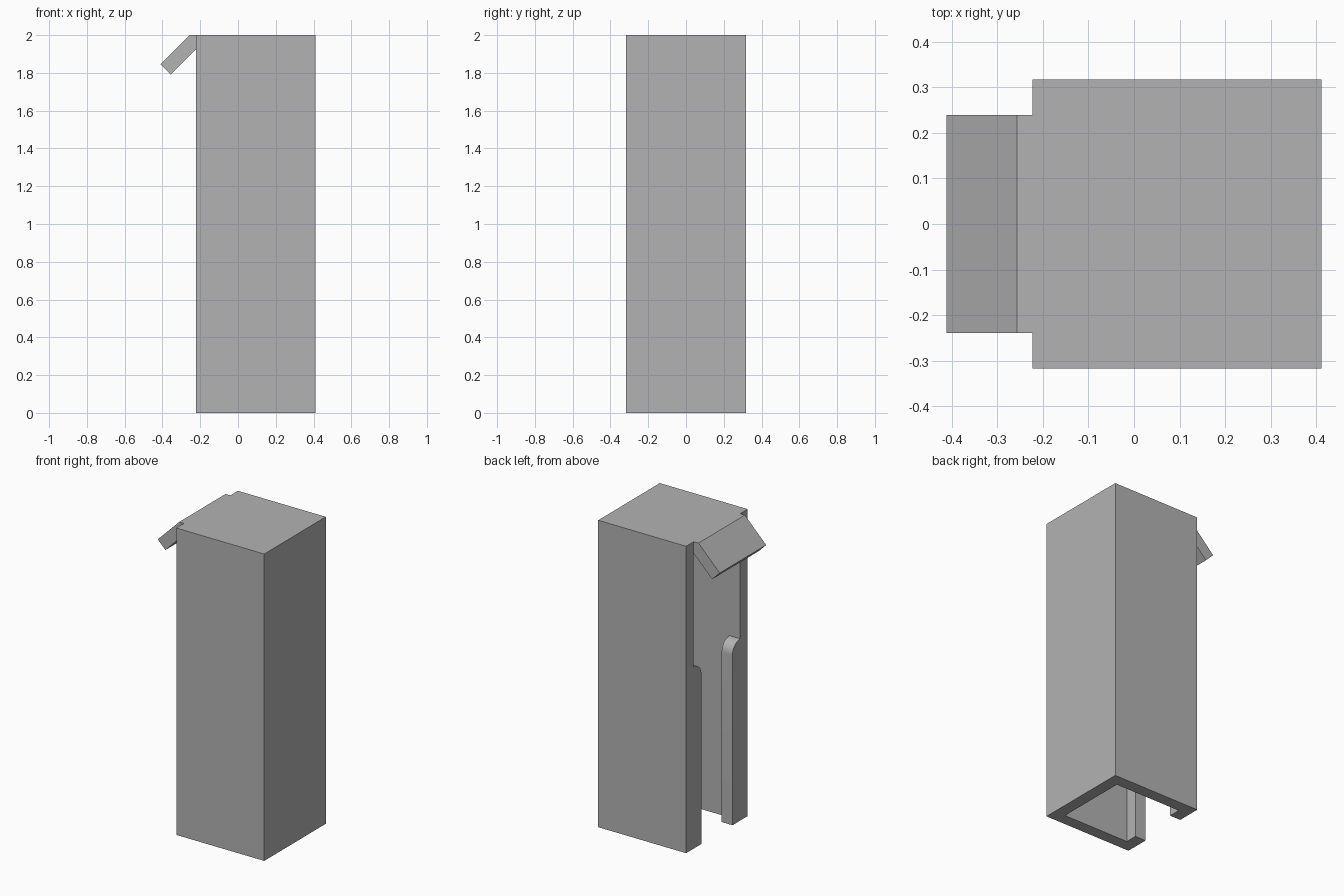
import bpy, bmesh, math
from mathutils import Vector

default = bpy.data.objects.get("Cube")
if default:
    bpy.data.objects.remove(default, do_unlink=True)

# Main dimensions
HALF = 0.317            # half width of the housing
WALL = 0.078            # wall thickness
INNER = HALF - WALL     # half width of the cavity
XL, XR = -0.223, 0.411  # housing extent in x
TOP = 2.0
CEIL = TOP - WALL
SLOT = 0.16             # half width of the lower slot
LIP_TOP = 1.185

grey = bpy.data.materials.new("plain grey")
grey.use_nodes = True
colour = (0.45, 0.45, 0.45, 1)
grey.diffuse_color = colour
grey.node_tree.nodes["Principled BSDF"].inputs["Base Color"].default_value = colour


def prism(name, points, axis, start, end):
    """Extrude a 2D outline along x (outline y, z) or along y (outline x, z)."""
    def place(p, depth):
        return (depth, p[0], p[1]) if axis == "x" else (p[0], depth, p[1])
    bm = bmesh.new()
    face = bm.faces.new([bm.verts.new(place(p, start)) for p in points])
    new = bmesh.ops.extrude_face_region(bm, geom=[face])["geom"]
    shift = Vector(place((0, 0), end - start))
    bmesh.ops.translate(bm, vec=shift,
                        verts=[v for v in new if isinstance(v, bmesh.types.BMVert)])
    bmesh.ops.recalc_face_normals(bm, faces=bm.faces)
    mesh = bpy.data.meshes.new(name)
    bm.to_mesh(mesh)
    bm.free()
    mesh.materials.append(grey)
    obj = bpy.data.objects.new(name, mesh)
    bpy.context.collection.objects.link(obj)
    return obj


def rectangle(half, low, high):
    return [(-half, low), (half, low), (half, high), (-half, high)]


def combine(target, tool, operation):
    mod = target.modifiers.new(operation.lower(), "BOOLEAN")
    mod.operation, mod.object, mod.solver = operation, tool, "EXACT"
    bpy.context.view_layer.objects.active = target
    bpy.ops.object.modifier_apply(modifier=mod.name)
    bpy.data.objects.remove(tool, do_unlink=True)


# Tall housing, hollow and open at the bottom
housing = prism("housing", rectangle(HALF, 0, TOP), "x", XL, XR)
cavity = prism("cavity_cutter", rectangle(INNER, -0.1, CEIL), "x", XL + WALL, XR - WALL)
combine(housing, cavity, "DIFFERENCE")

# Side opening: narrow between rounded lips below, full cavity width above
radius = INNER - SLOT
arc = [(INNER - radius * math.cos(a), LIP_TOP - radius + radius * math.sin(a))
       for a in (math.pi / 2 * i / 10 for i in range(11))]
side = [(SLOT, -0.1)] + arc + [(INNER, CEIL)]
outline = side + [(-y, z) for y, z in reversed(side)]
combine(housing, prism("slot_cutter", outline, "x", XL - 0.1, XL + WALL + 0.02), "DIFFERENCE")

# Canopy: the roof reaches out over the opening and slopes down
bend, drop = -0.257, 0.154
c = WALL * math.sqrt(0.5)
tip = (bend - drop, TOP - drop)
under = (tip[0] + c, tip[1] - c)
rise = CEIL - under[1]
canopy = prism("canopy", [(XL + 0.04, TOP), (bend, TOP), tip, under,
                          (under[0] + rise, CEIL), (XL + 0.04, CEIL)], "y", -INNER, INNER)
combine(housing, canopy, "UNION")

# Merge coplanar faces and smooth only the rounded lips
bm = bmesh.new()
bm.from_mesh(housing.data)
bmesh.ops.remove_doubles(bm, verts=bm.verts, dist=0.0005)
bmesh.ops.dissolve_limit(bm, angle_limit=math.radians(1), verts=bm.verts, edges=bm.edges)
bm.to_mesh(housing.data)
bm.free()
bpy.ops.object.select_all(action="DESELECT")
housing.select_set(True)
bpy.context.view_layer.objects.active = housing
bpy.ops.object.shade_smooth_by_angle(angle=math.radians(30))
